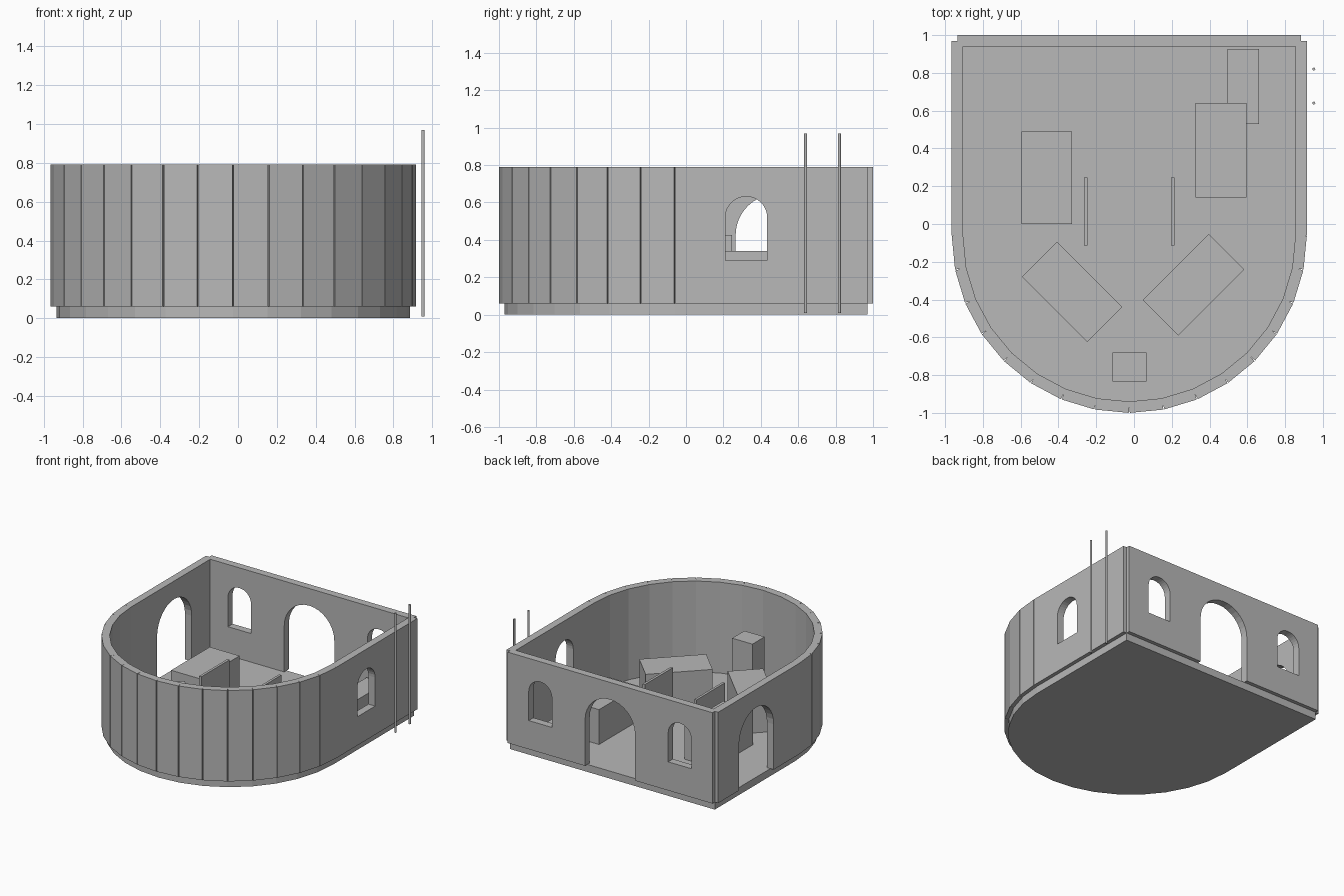
import bpy, bmesh, math
from mathutils import Vector, Matrix

if "Cube" in bpy.data.objects:
    bpy.data.objects.remove(bpy.data.objects["Cube"])

CX, CY, R = -0.025, -0.06, 0.91      # centre and radius of the rounded front
BACK, FLOOR, TOP, THICK = 0.97, 0.06, 0.79, 0.06

stone = bpy.data.materials.new("grey_stone")
stone.diffuse_color = (0.48, 0.48, 0.48, 1)
stone.use_nodes = True
stone.node_tree.nodes["Principled BSDF"].inputs["Base Color"].default_value = stone.diffuse_color


def make(name, bm):
    bmesh.ops.recalc_face_normals(bm, faces=bm.faces)
    mesh = bpy.data.meshes.new(name)
    bm.to_mesh(mesh)
    bm.free()
    mesh.materials.append(stone)
    obj = bpy.data.objects.new(name, mesh)
    bpy.context.collection.objects.link(obj)
    return obj


def prism(name, points, direction):
    """Extrude a closed outline along a direction."""
    bm = bmesh.new()
    face = bm.faces.new([bm.verts.new(p) for p in points])
    ext = bmesh.ops.extrude_face_region(bm, geom=[face])
    verts = [g for g in ext["geom"] if isinstance(g, bmesh.types.BMVert)]
    bmesh.ops.translate(bm, verts=verts, vec=direction)
    return make(name, bm)


def box(name, cx, cy, w, d, z0, z1, angle=0.0):
    bm = bmesh.new()
    m = (Matrix.Translation((cx, cy, (z0 + z1) / 2)) @ Matrix.Rotation(angle, 4, 'Z')
         @ Matrix.Diagonal((w, d, z1 - z0, 1)))
    bmesh.ops.create_cube(bm, size=1, matrix=m)
    return make(name, bm)


def wall(name, a, b):
    """Straight wall panel centred on the line a-b."""
    d = Vector(b) - Vector(a)
    mid = (Vector(a) + Vector(b)) / 2
    return box(name, mid.x, mid.y, d.length, THICK, FLOOR, TOP, math.atan2(d.y, d.x))


def opening(target, name, along_x, centre, radius, z0, spring):
    """Cut a round-headed opening through a wall."""
    prof = [(centre - radius, z0), (centre + radius, z0)]
    prof += [(centre + radius * math.cos(t * math.pi / 16),
              spring + radius * math.sin(t * math.pi / 16)) for t in range(17)]
    mid = sum((Vector(c) for c in target.bound_box), Vector()) / 8
    if along_x:
        pts, vec = [(u, mid.y - 0.1, z) for u, z in prof], (0, 0.2, 0)
    else:
        pts, vec = [(mid.x - 0.1, u, z) for u, z in prof], (0.2, 0, 0)
    cutter = prism(name, pts, vec)
    cutter.hide_render = True
    cutter.hide_set(True)
    cutter.display_type = 'WIRE'
    mod = target.modifiers.new(name, 'BOOLEAN')
    mod.operation, mod.solver, mod.object = 'DIFFERENCE', 'EXACT', cutter


# Floor slab: straight back, sixteen-sided rounded front
arc = [(CX + R * math.cos(math.pi + i * math.pi / 16),
        CY + R * math.sin(math.pi + i * math.pi / 16)) for i in range(17)]
corners = [(CX + R, BACK), (CX - R, BACK)]
prism("floor_slab", [(x, y, 0) for x, y in arc + corners], (0, 0, FLOOR))

# Curved front wall panels
for i in range(16):
    wall(f"front_wall_panel_{i + 1}", arc[i], arc[i + 1])

# Straight walls
right_wall = wall("right_wall", arc[-1], corners[0])
back_wall = wall("back_wall", corners[0], corners[1])
left_wall = wall("left_wall", corners[1], arc[0])

# Doorways and windows
opening(right_wall, "right_window_cutter", False, 0.322, 0.112, 0.29, 0.52)
opening(left_wall, "left_door_cutter", False, 0.485, 0.22, 0.0, 0.425)
opening(back_wall, "back_door_cutter", True, CX, 0.2225, 0.0, 0.43)
for side, label in ((-1, "left"), (1, "right")):
    opening(back_wall, f"back_{label}_window_cutter", True, CX + side * 0.62, 0.103, 0.29, 0.525)

# Furniture blocks
box("left_table", -0.462, 0.245, 0.265, 0.49, FLOOR, 0.34)
box("right_table", 0.46, 0.39, 0.27, 0.50, FLOOR, 0.34)
box("low_bench", 0.578, 0.728, 0.165, 0.395, FLOOR, 0.22)
box("front_left_counter", -0.328, -0.36, 0.49, 0.262, FLOOR, 0.34, math.radians(-45))
box("front_right_counter", 0.315, -0.322, 0.495, 0.267, FLOOR, 0.34, math.radians(45))
box("front_pedestal", CX, -0.757, 0.18, 0.155, FLOOR, 0.48)

# Thin partitions
for side, label in ((-1, "left"), (1, "right")):
    box(f"{label}_partition", CX + side * 0.23, 0.065, 0.02, 0.36, FLOOR, 0.425)

# Upright poles outside the right wall
for i, y in enumerate((0.64, 0.82)):
    bm = bmesh.new()
    bmesh.ops.create_cone(bm, cap_ends=True, segments=12, radius1=0.008, radius2=0.008,
                          depth=0.96, matrix=Matrix.Translation((0.952, y, 0.49)))
    make(f"pole_{i + 1}", bm)
